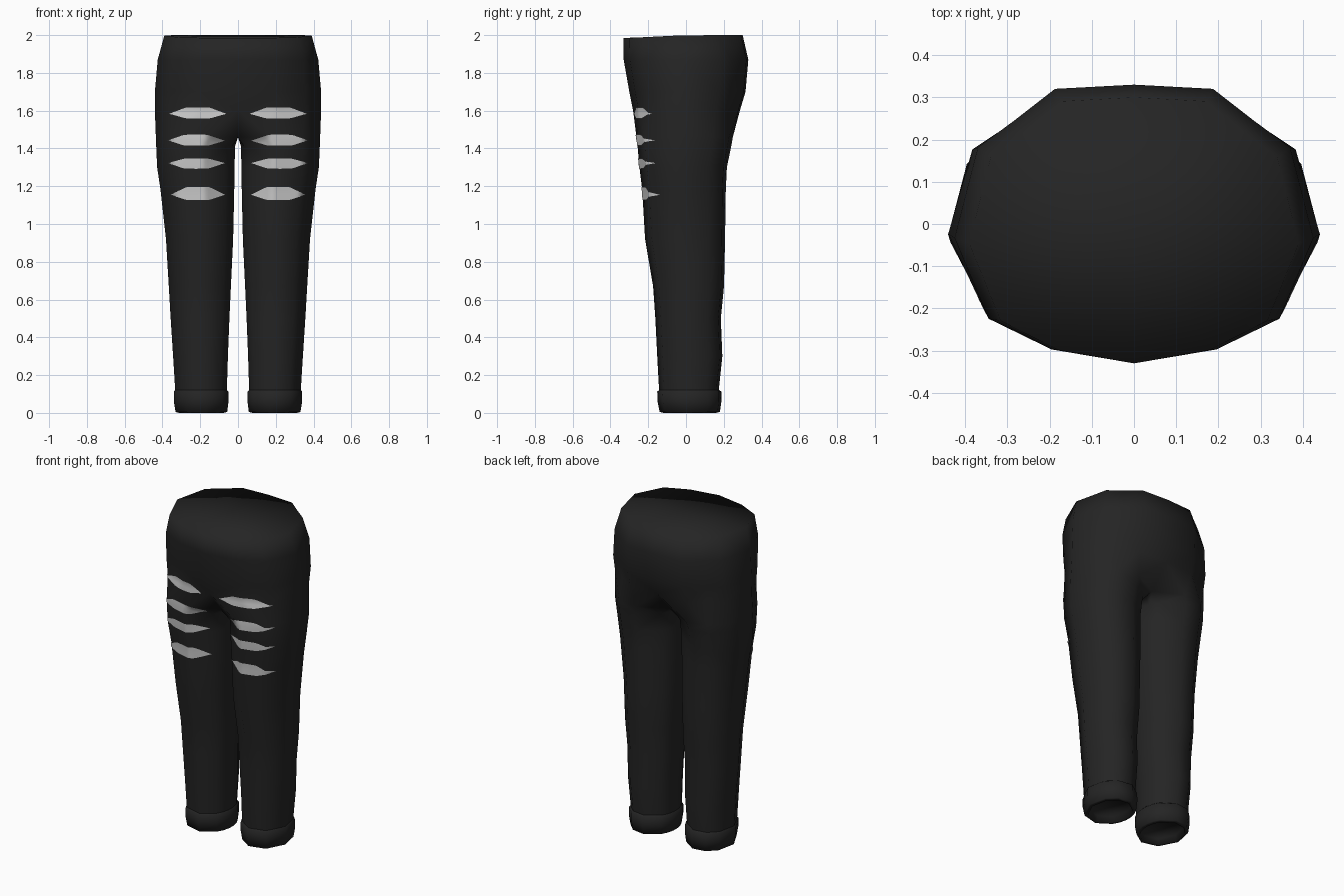
import bpy, bmesh, math
from mathutils import Vector
from mathutils.bvhtree import BVHTree

if "Cube" in bpy.data.objects:
    bpy.data.objects.remove(bpy.data.objects["Cube"])


def material(name, v):
    m = bpy.data.materials.new(name)
    m.diffuse_color = (v, v, v, 1)
    m.use_nodes = True
    m.node_tree.nodes["Principled BSDF"].inputs["Base Color"].default_value = m.diffuse_color
    return m


BLACK = material("black_denim", 0.018)
PALE = material("pale_rip", 0.6)

# Half outline of the hips (front centre round to back centre, then down the middle)
HIP = [(0, -1), (.46, -.9), (.81, -.68), (1, -.1), (.87, .55), (.67, .74), (.44, .97), (0, 1),
       (0, .6), (0, .2), (0, -.2), (0, -.6)]
# Matching angles around a single leg
LEG = [-140, -100, -55, -8, 35, 65, 100, 140, 156, 172, 188, 204]


def hip_ring(z, xo, yf, yb):
    cy, ry = (yf + yb) / 2, (yb - yf) / 2
    return [(x * xo, cy + y * ry, z) for x, y in HIP]


def leg_ring(z, xi, xo, yf, yb):
    cx, rx, cy, ry = (xi + xo) / 2, (xo - xi) / 2, (yf + yb) / 2, (yb - yf) / 2
    return [(cx + rx * math.cos(math.radians(a)), cy + ry * math.sin(math.radians(a)), z) for a in LEG]


def loft(bm, rings):
    rows = [[bm.verts.new(p) for p in r] for r in rings]
    for a, b in zip(rows, rows[1:]):
        n = len(a)
        for i in range(n):
            bm.faces.new((a[i], a[(i + 1) % n], b[(i + 1) % n], b[i]))
    return rows


def mirror_half(bm):
    geo = bmesh.ops.duplicate(bm, geom=bm.verts[:] + bm.edges[:] + bm.faces[:])["geom"]
    for v in geo:
        if isinstance(v, bmesh.types.BMVert):
            v.co.x *= -1
    bmesh.ops.reverse_faces(bm, faces=[f for f in geo if isinstance(f, bmesh.types.BMFace)])
    bmesh.ops.remove_doubles(bm, verts=bm.verts[:], dist=0.0005)


def finish(bm, name, mat, recalc=True):
    if recalc:
        bmesh.ops.recalc_face_normals(bm, faces=bm.faces[:])
    for f in bm.faces:
        f.smooth = True
    me = bpy.data.meshes.new(name)
    bm.to_mesh(me)
    me.materials.append(mat)
    ob = bpy.data.objects.new(name, me)
    bpy.context.collection.objects.link(ob)
    return ob


# Trousers: hip rings running into one leg, mirrored
bm = bmesh.new()
rings = [hip_ring(*r) for r in [(2.0, .39, -.33, .30), (1.87, .425, -.33, .33),
                                (1.70, .44, -.30, .315), (1.60, .44, -.28, .285)]]
rings[0] = [(x, y, z - .015 * min(1, max(0, -y / .3))) for x, y, z in rings[0]]

# Crotch ring: leg shaped, with its inner side pressed onto the middle
crotch = leg_ring(1.46, -.015, .437, -.266, .252)
rings.append([(0 if i in (0, 7, 8, 9, 10, 11) else x, y, z) for i, (x, y, z) in enumerate(crotch)])
rings += [leg_ring(*r) for r in [
    (1.41, .014, .435, -.26, .243), (1.30, .016, .43, -.25, .22), (1.18, .018, .412, -.235, .214),
    (.92, .024, .383, -.22, .21), (.67, .036, .368, -.177, .204), (.50, .044, .358, -.165, .187),
    (.30, .052, .345, -.155, .195), (.14, .057, .335, -.146, .178), (.06, .060, .332, -.14, .175)]]
loft(bm, rings)
inner = [f for f in bm.faces if all(abs(v.co.x) < 1e-4 for v in f.verts)]
bmesh.ops.delete(bm, geom=inner, context='FACES')
mirror_half(bm)
# Waist cap
edges = [e for e in bm.edges if e.is_boundary and all(v.co.z > 1.95 for v in e.verts)]
cap = bmesh.ops.contextual_create(bm, geom=edges)["faces"]
bmesh.ops.poke(bm, faces=cap)
bmesh.ops.recalc_face_normals(bm, faces=bm.faces[:])
bmesh.ops.triangulate(bm, faces=bm.faces[:])
tree = BVHTree.FromBMesh(bm)
finish(bm, "trousers", BLACK)

# Turned-up cuffs with a recessed underside
bm = bmesh.new()
rows = loft(bm, [leg_ring(*r) for r in [
    (.125, .062, .330, -.138, .172), (.113, .050, .341, -.155, .190), (.06, .049, .341, -.153, .190),
    (.005, .056, .332, -.142, .182), (0, .075, .313, -.122, .162), (.04, .08, .308, -.117, .157)]])
bm.faces.new(rows[-1])
mirror_half(bm)
finish(bm, "cuffs", BLACK)

# Rips: pale lens-shaped plates laid on the thighs (x0, x1, tip z, top z, bottom z)
RIPS = [(.062, .362, 1.583, 1.618, 1.558), (.072, .37, 1.443, 1.473, 1.415),
        (.072, .37, 1.323, 1.347, 1.293), (.072, .355, 1.155, 1.197, 1.127)]
bm = bmesh.new()
COLS = 20
for x0, x1, zt, top, bot in RIPS:
    grid = []
    for c in range(COLS + 1):
        t = c / COLS
        w = max(.02, min(1, t / .25 * .85, (1 - t) / .25 * .85, .85 + .15 * math.sin(math.pi * t)))
        col = []
        for s in (1, .5, 0, -.5, -1):
            x = x0 + t * (x1 - x0)
            z = zt + s * w * ((top - zt) if s > 0 else (zt - bot))
            hit, nor, _, _ = tree.ray_cast(Vector((x, -1, z)), Vector((0, 1, 0)))
            col.append(bm.verts.new(hit + nor * .004))
        grid.append(col)
    for a, b in zip(grid, grid[1:]):
        for i in range(4):
            bm.faces.new((a[i], a[i + 1], b[i + 1], b[i]))
mirror_half(bm)
bm.normal_update()
for f in bm.faces:
    if f.normal.y > 0:
        f.normal_flip()
finish(bm, "rips", PALE, recalc=False)
